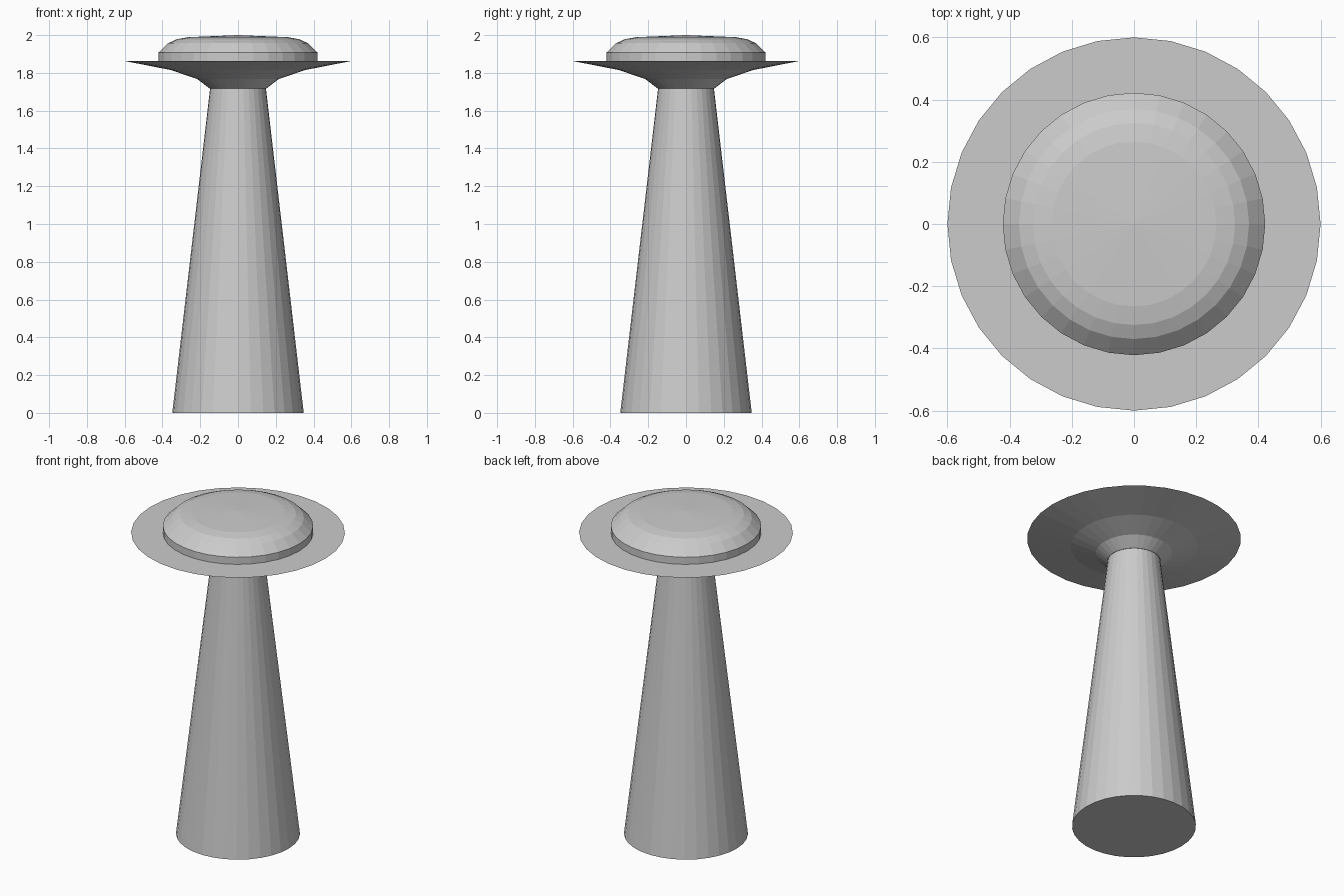
import bpy, bmesh
from math import cos, sin, tau

if "Cube" in bpy.data.objects:
    bpy.data.objects.remove(bpy.data.objects["Cube"])

SIDES = 32


def lathe(name, profile):
    """Revolve (radius, z) points, bottom to top; radius 0 makes a pole, open ends are capped."""
    bm = bmesh.new()
    rings = []
    for r, z in profile:
        n = SIDES if r > 0 else 1
        rings.append([bm.verts.new((r * cos(tau * i / SIDES), r * sin(tau * i / SIDES), z))
                      for i in range(n)])
    for low, high in zip(rings, rings[1:]):
        for i in range(SIDES):
            j = (i + 1) % SIDES
            if len(high) == 1:
                bm.faces.new((low[i], low[j], high[0]))
            else:
                bm.faces.new((low[i], low[j], high[j], high[i]))
    bm.faces.new(rings[0][::-1])
    if len(rings[-1]) > 1:
        bm.faces.new(rings[-1])
    mesh = bpy.data.meshes.new(name)
    bm.to_mesh(mesh)
    bm.free()
    obj = bpy.data.objects.new(name, mesh)
    bpy.context.collection.objects.link(obj)
    return obj


# Tapered tower shaft
lathe("tower_shaft", [(0.348, 0), (0.148, 1.717)])

# Flared deck with a flat top
lathe("flared_deck", [(0.15, 1.717), (0.215, 1.767), (0.355, 1.815), (0.60, 1.863)])

# Short drum wall under the roof
lathe("drum_wall", [(0.422, 1.863), (0.422, 1.907)])

# Shallow domed roof
lathe("domed_roof", [(0.422, 1.907), (0.37, 1.957), (0.325, 1.978),
                     (0.265, 1.989), (0, 2.0)])
